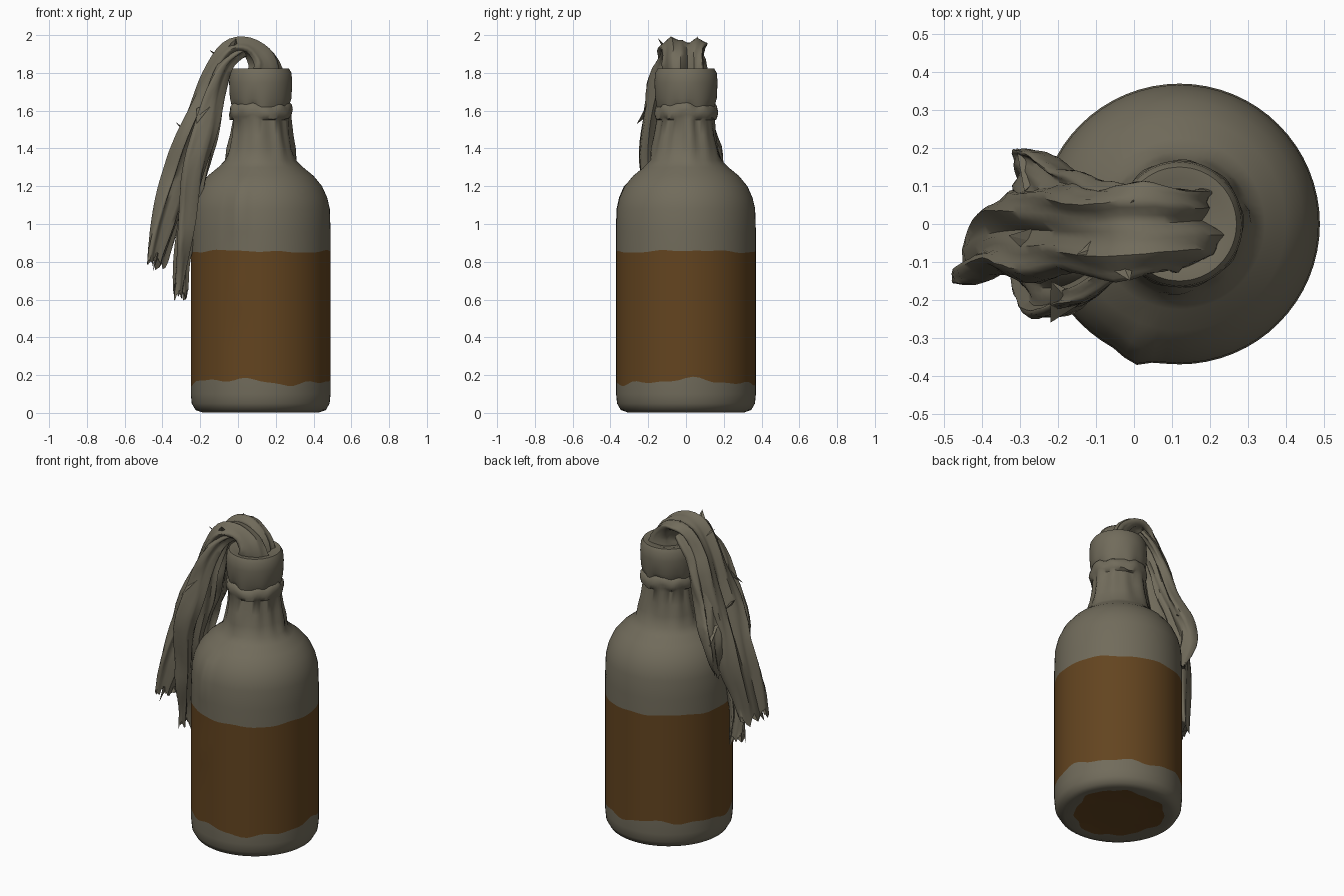
import bpy, bmesh, math, random
from mathutils import Vector

random.seed(4)
cube = bpy.data.objects.get("Cube")
if cube:
    bpy.data.objects.remove(cube, do_unlink=True)


def material(name, rgb):
    m = bpy.data.materials.new(name)
    m.use_nodes = True
    m.diffuse_color = (*rgb, 1)
    m.node_tree.nodes["Principled BSDF"].inputs["Base Color"].default_value = (*rgb, 1)
    return m


OLIVE = material("olive grey", (0.165, 0.148, 0.105))
BROWN = material("label brown", (0.125, 0.058, 0.014))


def finish(name, bm, angle):
    bmesh.ops.recalc_face_normals(bm, faces=bm.faces)
    me = bpy.data.meshes.new(name)
    bm.to_mesh(me)
    bm.free()
    ob = bpy.data.objects.new(name, me)
    bpy.context.collection.objects.link(ob)
    for m in (OLIVE, BROWN):
        me.materials.append(m)
    bpy.ops.object.select_all(action="DESELECT")
    ob.select_set(True)
    bpy.context.view_layer.objects.active = ob
    bpy.ops.object.shade_smooth_by_angle(angle=math.radians(angle))
    return ob


def skin(bm, rings, mats=None):
    """Join successive closed rings of points with quads, capping both ends."""
    loops = [[bm.verts.new(p) for p in ring] for ring in rings]
    n = len(loops[0])
    for k, (a, b) in enumerate(zip(loops, loops[1:])):
        for i in range(n):
            j = (i + 1) % n
            bm.faces.new((a[i], a[j], b[j], b[i])).material_index = mats[k] if mats else 0
    for loop, k in ((loops[0], 0), (loops[-1], -1)):
        bm.faces.new(loop).material_index = mats[k] if mats else 0


# Bottle: radius, height, wobble kind, colour of the wall above
SEG = 64
profile = [
    (.12, .012, "", 1), (.26, .012, "foot", 0), (.31, .003, "", 0), (.345, .015, "", 0),
    (.365, .05, "", 0), (.37, .1, "", 0), (.37, .165, "edge", 1), (.37, .35, "", 1),
    (.37, .55, "", 1), (.37, .7, "crease", 1), (.37, .855, "edge", 0), (.37, .96, "crease", 0),
    (.366, 1.08, "crease", 0), (.352, 1.14, "crease", 0), (.325, 1.2, "crease", 0),
    (.28, 1.255, "", 0), (.225, 1.3, "", 0), (.19, 1.335, "", 0), (.175, 1.4, "pleat", 0),
    (.16, 1.47, "pleat", 0), (.15, 1.55, "pleat", 0), (.163, 1.565, "tie", 0),
    (.168, 1.59, "tie", 0), (.163, 1.62, "tie", 0), (.152, 1.63, "tie", 0),
    (.163, 1.665, "", 0), (.167, 1.75, "", 0), (.163, 1.8, "", 0),
    (.15, 1.822, "", 0), (.12, 1.82, "", 0), (.06, 1.8, "", 0)]
rings = []
for r, z, kind, _ in profile:
    ring = []
    for i in range(SEG):
        t = math.tau * i / SEG
        ripple = math.sin(3 * t + z * 9) + .7 * math.sin(7 * t + z * 5) + .4 * math.sin(13 * t)
        rr, zz = r, z
        if kind == "foot":
            rr += .012 * ripple
        elif kind == "edge":
            zz += (.013 if z < .5 else .005) * ripple
        elif kind == "pleat":
            rr += .006 * ripple + .004 * math.sin(11 * t)
        elif kind == "tie":
            zz += .008 * ripple
            rr += .003 * math.sin(9 * t + z * 40)
        elif kind == "crease":
            rr += .02 * math.exp(-((t - 4.39) / .09) ** 2)
        ring.append((.12 + rr * math.cos(t), rr * math.sin(t), zz))
    rings.append(ring)
bm = bmesh.new()
skin(bm, rings, [p[3] for p in profile])
finish("bottle", bm, 50)


def spline(pts, u):
    """Smooth interpolation through a list of tuples, u from 0 to 1."""
    s = u * (len(pts) - 1)
    k = min(int(s), len(pts) - 2)
    f = s - k
    a, b, c, d = (Vector(pts[max(0, min(len(pts) - 1, k + o))]) for o in (-1, 0, 1, 2))
    return .5 * (2 * b + (c - a) * f + (2 * a - 5 * b + 4 * c - d) * f * f
                 + (3 * b - a - 3 * c + d) * f ** 3)


def cloth(name, pts, folds, phase, steps=36, n=36):
    """Pleated hanging strip; points hold x, y, z, half width, half depth, twist."""
    rings = []
    for s in range(steps + 1):
        u = s / steps
        v = spline(pts, u)
        c, w, d, twist = Vector(v[:3]), v[3], v[4], v[5]
        ahead, behind = spline(pts, min(1, u + .02)), spline(pts, max(0, u - .02))
        tangent = (Vector(ahead[:3]) - Vector(behind[:3])).normalized()
        side = Vector((math.sin(twist), math.cos(twist), 0))
        side = (side - tangent * side.dot(tangent)).normalized()
        normal = tangent.cross(side)
        ring = []
        for i in range(n):
            t = math.tau * i / n
            a, b = math.cos(t), math.sin(t)
            fold = math.sin(folds * a + phase + u * 3) + .5 * math.sin(folds * 2.3 * a - u * 7)
            edge = 1 + .1 * math.sin(u * 23 + phase + (2 if a > 0 else 0)) + random.uniform(-.03, .03)
            p = c + side * (a * w * edge) + normal * (b * d + .4 * d * fold)
            if s == steps:
                p.z += .03 * math.sin(a * 9 + phase) + random.uniform(-.015, .015)
            ring.append(p)
        rings.append(ring)
    bm = bmesh.new()
    skin(bm, rings)
    return finish(name, bm, 55)


# Rag stuffed in the neck, arching over and falling on one side
cloth("rag_main", [
    (.15, -.01, 1.78, .10, .07, 0), (.13, -.01, 1.87, .11, .055, 0),
    (.05, -.02, 1.94, .12, .035, 0), (-.05, -.02, 1.92, .12, .035, 0),
    (-.14, -.02, 1.78, .12, .04, 0), (-.2, -.02, 1.6, .12, .05, .1),
    (-.27, -.02, 1.4, .13, .055, .2), (-.33, -.03, 1.2, .12, .055, .3),
    (-.38, -.05, 1.0, .11, .045, .4), (-.43, -.08, .8, .10, .025, .5)], 5, 0)
cloth("rag_front_fall", [
    (.02, -.06, 1.92, .06, .03, 0), (-.06, -.08, 1.85, .08, .03, 0),
    (-.12, -.13, 1.7, .08, .04, .2), (-.17, -.16, 1.5, .09, .05, .3),
    (-.23, -.16, 1.25, .09, .045, .4), (-.27, -.13, 1.0, .08, .04, .3),
    (-.30, -.10, .8, .06, .03, .2), (-.31, -.08, .63, .05, .025, .6)], 5, 2)
cloth("rag_back_fall", [
    (.0, .05, 1.91, .04, .025, 0), (-.1, .06, 1.8, .06, .035, 0),
    (-.17, .08, 1.6, .06, .04, -.2), (-.23, .11, 1.42, .07, .04, -.3),
    (-.28, .13, 1.28, .08, .035, -.3), (-.28, .07, 1.12, .05, .02, -.1)], 4, 4)


# Small torn corners of the rag: centre, tip, base half width
tears = [((-.18, -.18, 1.62), (-.22, -.26, 1.53), .05),
         ((-.03, -.11, 1.93), (-.01, -.15, 1.985), .03),
         ((-.02, .06, 1.93), (.0, .06, 1.995), .03),
         ((-.09, -.06, 1.88), (-.15, -.08, 1.92), .03),
         ((-.27, -.05, 1.48), (-.33, -.03, 1.54), .04),
         ((-.24, .12, 1.4), (-.31, .2, 1.32), .06),
         ((-.43, -.12, .84), (-.45, -.15, .75), .03)]
bm = bmesh.new()
for base, tip, w in tears:
    base, tip = Vector(base), Vector(tip)
    along = (tip - base).normalized()
    side = along.cross(Vector((0, .3, 1))).normalized() * w
    thick = along.cross(side).normalized() * .012
    loop = [bm.verts.new(base + o) for o in (side, thick, -side, -thick)]
    point = bm.verts.new(tip)
    for a, b in zip(loop, loop[1:] + loop[:1]):
        bm.faces.new((a, b, point))
    bm.faces.new(loop)
finish("rag_torn_corners", bm, 30)
